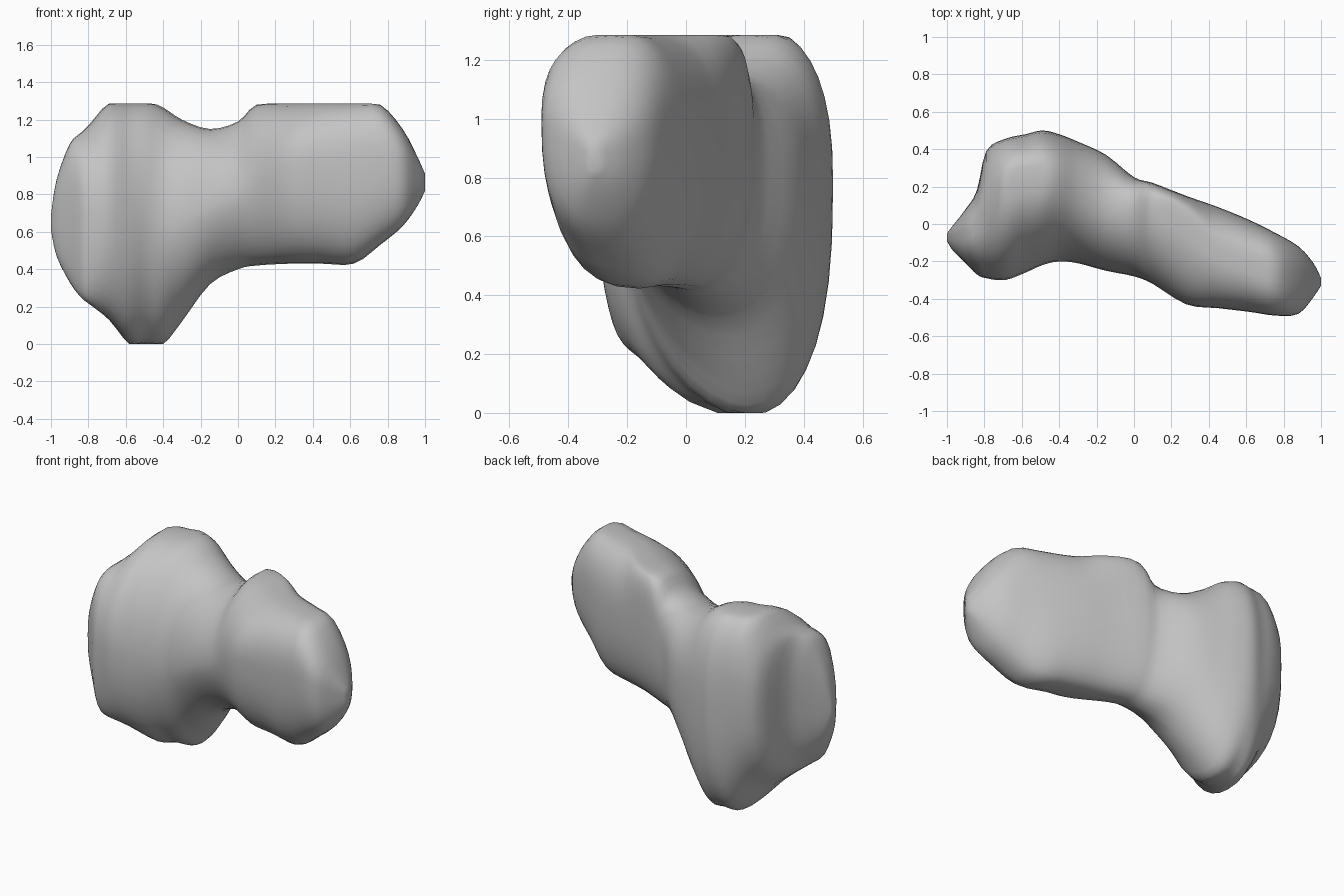
import bpy
import bmesh
from math import cos, sin, pi
from mathutils import Vector

default_cube = bpy.data.objects.get("Cube")
if default_cube:
    bpy.data.objects.remove(default_cube, do_unlink=True)

# Stations along the body:
# x, top z, bottom z, front y, back y, y of the crest, y of the underside
STATIONS = [
    (-1, .69, .61, -.09, -.05, -.07, -.07),
    (-.97, .88, .47, -.14, -.01, -.06, -.09),
    (-.9, 1.07, .33, -.21, .08, -.04, -.13),
    (-.84, 1.13, .25, -.27, .18, .03, -.17),
    (-.79, 1.18, .21, -.29, .39, .12, -.16),
    (-.69, 1.29, .13, -.3, .455, .22, -.02),
    (-.58, 1.3, .0, -.26, .48, .25, .16),
    (-.49, 1.3, .0, -.22, .5, .25, .19),
    (-.4, 1.265, .0, -.2, .48, .24, .2),
    (-.3, 1.2, .12, -.21, .44, .19, .19),
    (-.15, 1.15, .32, -.25, .37, .1, .1),
    (0, 1.19, .4, -.28, .25, .06, .03),
    (.1, 1.28, .42, -.32, .22, .09, .0),
    (.28, 1.29, .43, -.43, .15, .03, -.07),
    (.45, 1.29, .43, -.45, .09, -.13, -.12),
    (.62, 1.29, .43, -.47, .02, -.2, -.18),
    (.76, 1.28, .53, -.49, -.05, -.25, -.25),
    (.88, 1.15, .63, -.48, -.12, -.29, -.3),
    (.96, 1.0, .74, -.39, -.21, -.31, -.31),
    (1, .91, .82, -.33, -.29, -.31, -.31),
]
STEPS = 3        # rings between stations
QUARTER = 9      # vertices in each quarter of a ring


def spline(a, b, c, d, t):
    """Smooth curve through b and c."""
    return (b * 2 + (c - a) * t + (a * 2 - b * 5 + c * 4 - d) * t**2
            + (b * 3 - a - c * 3 + d) * t**3) / 2


def ramp(value):
    return min(max(value, 0), 1)


def smooth_stations():
    rows = [Vector(r) for r in STATIONS]
    padded = [rows[0]] + rows + [rows[-1]]
    for i in range(len(rows) - 1):
        for s in range(STEPS):
            yield spline(*padded[i:i + 4], s / STEPS)
    yield rows[-1]


def ring_points(row):
    """Four rounded quarters joining front, crest, back and underside."""
    x, top, bottom, front, back, crest, under = row
    middle = (top + bottom) / 2
    reach = (top - bottom) / 2
    right_lobe = ramp(x * 3)
    left_lobe = ramp(-x * 2 - .7)
    left_end = ramp(-x * 5 - 3.5)
    shoulder = ramp(1 - abs(x - .18) * 5)   # squarer back beside the neck
    front_z = middle + reach * .28 * right_lobe
    back_z = middle + reach * .2
    quarters = [
        (front, front_z, crest, top,
         2 + .5 * max(ramp(x * 1.5), left_end), False),
        (back, back_z, crest, top, 2.4 + 1.8 * shoulder, True),
        (back, back_z, under, bottom, 2.4 + .5 * left_lobe, False),
        (front, front_z, under, bottom,
         1.7 + .8 * max(right_lobe, left_lobe), True),
    ]
    points = []
    for side_y, side_z, end_y, end_z, power, backwards in quarters:
        for k in range(QUARTER):
            t = k / QUARTER
            angle = (1 - t if backwards else t) * pi / 2
            c = max(cos(angle), 0) ** (2 / power)
            s = max(sin(angle), 0) ** (2 / power)
            z = side_z + (end_z - side_z) * s
            points.append((x, end_y + (side_y - end_y) * c,
                           min(max(z, 0), 1.285)))
    return points


# Bone body, lofted from ring to ring
bm = bmesh.new()
rings = [[bm.verts.new(p) for p in ring_points(r)] for r in smooth_stations()]
count = QUARTER * 4
for first, second in zip(rings, rings[1:]):
    for i in range(count):
        j = (i + 1) % count
        bm.faces.new((first[i], first[j], second[j], second[i]))
bm.faces.new(rings[0])
bm.faces.new(rings[-1])
bmesh.ops.recalc_face_normals(bm, faces=bm.faces)
mesh = bpy.data.meshes.new("bone_body")
bm.to_mesh(mesh)
bm.free()
bone = bpy.data.objects.new("bone_body", mesh)
bpy.context.collection.objects.link(bone)

# Plain grey surface
grey = bpy.data.materials.new("plain_grey")
grey.use_nodes = True
colour = (.55, .55, .55, 1)
grey.diffuse_color = colour
grey.node_tree.nodes["Principled BSDF"].inputs["Base Color"].default_value = colour
mesh.materials.append(grey)

# Smooth shading with the flat crest edges kept crisp
bpy.ops.object.select_all(action="DESELECT")
bone.select_set(True)
bpy.context.view_layer.objects.active = bone
bpy.ops.object.shade_smooth_by_angle(angle=pi / 5)
